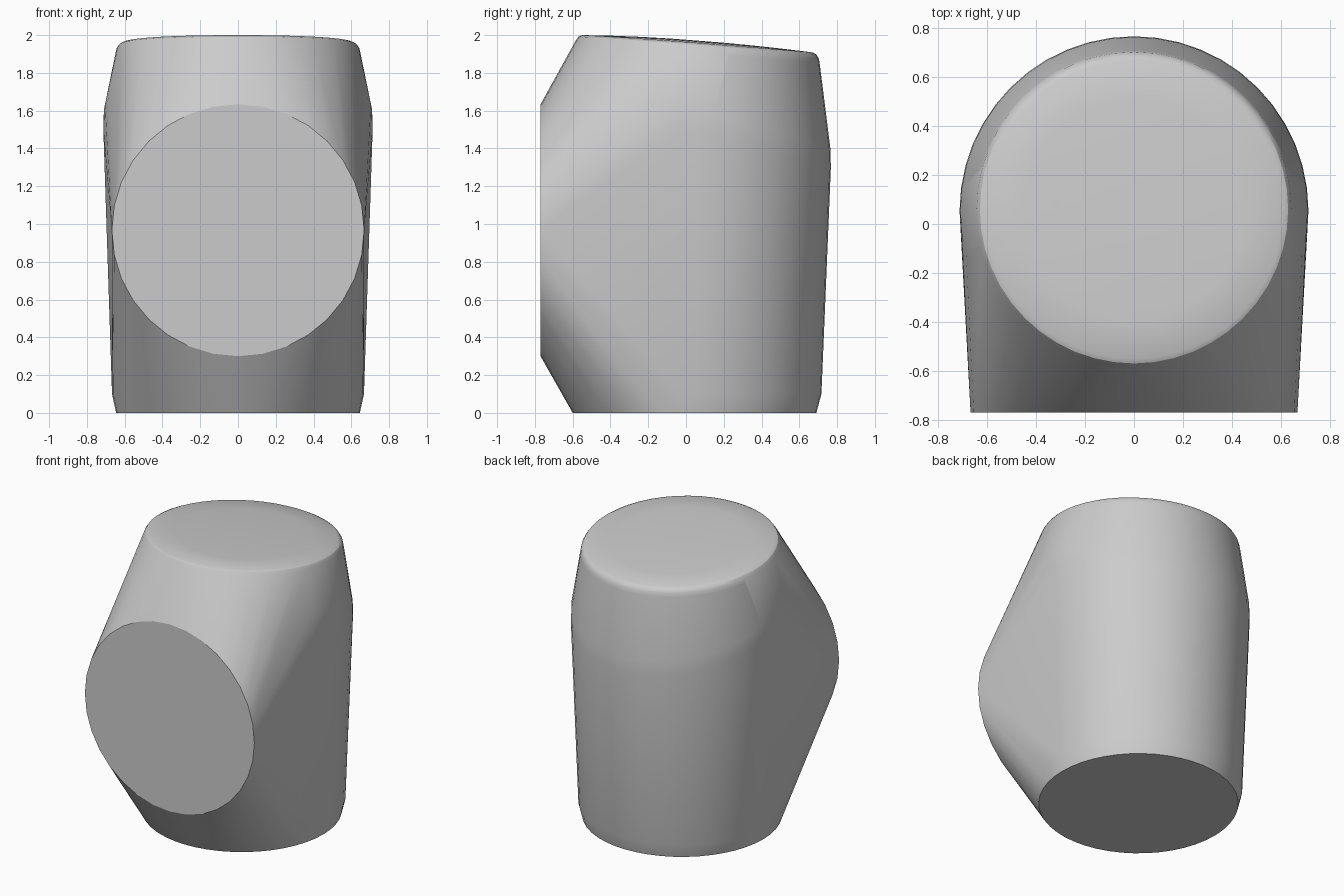
import bpy, bmesh, math

cube = bpy.data.objects.get("Cube")
if cube:
    bpy.data.objects.remove(cube, do_unlink=True)

SIDES = 48

grey = bpy.data.materials.new("plain grey")
grey.use_nodes = True
colour = (0.6, 0.6, 0.6, 1)
grey.diffuse_color = colour
grey.node_tree.nodes["Principled BSDF"].inputs["Base Color"].default_value = colour

bm = bmesh.new()


def ring(radius, centre_y, height):
    """Upright ring whose height is a function of x and y."""
    for i in range(SIDES):
        a = 2 * math.pi * i / SIDES
        x, y = radius * math.cos(a), centre_y + radius * math.sin(a)
        bm.verts.new((x, y, height(x, y)))


def cap(x, y):
    """Gently domed top that falls towards the back."""
    t = max(0, (y + 0.56) / 1.22)
    return 2 - 0.09 * t ** 1.7 - 0.012 * (x / 0.6) ** 2


# Column: foot, tapered foot edge and tilted shoulder
ring(0.645, 0.045, lambda x, y: 0)
ring(0.667, 0.05, lambda x, y: 0.1)
ring(0.713, 0.054, lambda x, y: 1.3 + 0.2 * (0.77 - y) / 0.7)
ring(0.71, 0.054, lambda x, y: 1.4 + 0.2 * (0.77 - y) / 0.7)

# Rounded rim and domed top
for radius, drop in ((0.648, 0.055), (0.643, 0.028), (0.63, 0.009), (0.61, 0)):
    ring(radius, 0.06, lambda x, y: cap(x, y) - drop)
for radius in (0.45, 0.3, 0.15):
    ring(radius, 0.06, cap)

# Round flat face at the front
for i in range(32):
    a = 2 * math.pi * i / 32
    bm.verts.new((0.668 * math.cos(a), -0.77, 0.967 + 0.667 * math.sin(a)))

# Stretch one convex skin over all the rings
hull = bmesh.ops.convex_hull(bm, input=bm.verts[:])
loose = {v for v in hull["geom_interior"] + hull["geom_unused"]
         if isinstance(v, bmesh.types.BMVert)}
bmesh.ops.delete(bm, geom=list(loose), context="VERTS")
bm.normal_update()

# Merge the flat ends into single faces
for axis, limit in ((1, -0.999), (2, -0.999)):
    flat = [f for f in bm.faces if f.normal[axis] < limit]
    if len(flat) > 1:
        bmesh.ops.dissolve_faces(bm, faces=flat)
bmesh.ops.recalc_face_normals(bm, faces=bm.faces[:])

mesh = bpy.data.meshes.new("body")
bm.to_mesh(mesh)
bm.free()
mesh.materials.append(grey)
body = bpy.data.objects.new("body", mesh)
bpy.context.collection.objects.link(body)

bpy.ops.object.select_all(action="DESELECT")
body.select_set(True)
bpy.context.view_layer.objects.active = body
bpy.ops.object.shade_smooth_by_angle(angle=math.radians(29))
